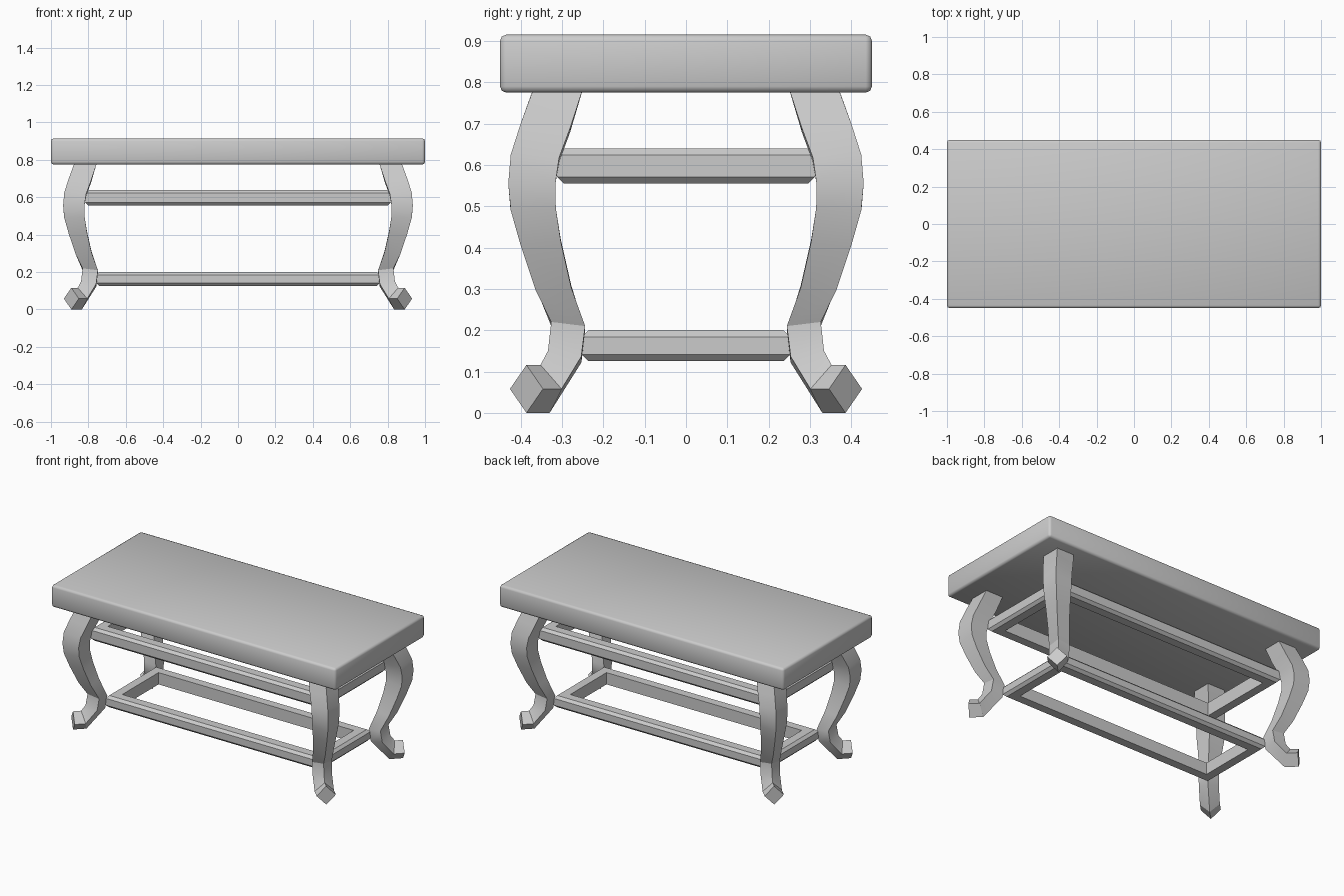
import bpy
import bmesh
from math import radians

cube = bpy.data.objects.get("Cube")
if cube:
    bpy.data.objects.remove(cube, do_unlink=True)

grey = bpy.data.materials.new("plain_grey")
grey.use_nodes = True
grey.diffuse_color = (0.6, 0.6, 0.6, 1)
grey.node_tree.nodes["Principled BSDF"].inputs["Base Color"].default_value = (0.6, 0.6, 0.6, 1)


def finish(name, bm, angle):
    """Turn a bmesh into a shaded object."""
    bmesh.ops.recalc_face_normals(bm, faces=bm.faces)
    mesh = bpy.data.meshes.new(name)
    bm.to_mesh(mesh)
    bm.free()
    mesh.materials.append(grey)
    obj = bpy.data.objects.new(name, mesh)
    bpy.context.collection.objects.link(obj)
    bpy.ops.object.select_all(action="DESELECT")
    obj.select_set(True)
    bpy.context.view_layer.objects.active = obj
    bpy.ops.object.shade_smooth_by_angle(angle=radians(angle))
    return obj


def bridge(bm, rings, closed=False):
    """Skin a list of vertex rings with quads."""
    pairs = list(zip(rings, rings[1:]))
    if closed:
        pairs.append((rings[-1], rings[0]))
    for a, b in pairs:
        for i in range(len(a)):
            j = (i + 1) % len(a)
            bm.faces.new((a[i], a[j], b[j], b[i]))
    if not closed:
        bm.faces.new(rings[0])
        bm.faces.new(rings[-1])


# Seat: a softly edged slab
bm = bmesh.new()
bmesh.ops.create_cube(bm, size=1)
for v in bm.verts:
    v.co = (v.co.x * 2, v.co.y * 0.9, 0.845 + v.co.z * 0.14)
bmesh.ops.bevel(bm, geom=bm.edges[:], offset=0.015, segments=2, profile=0.5, affect="EDGES")
finish("seat", bm, 60)

# Curved leg: outer offset, outer z, inner offset, inner z, half width,
# swept along the diagonal of the seat corner
LEG = [
    (0.367, 0.79, 0.248, 0.79, 0.06),
    (0.40, 0.70, 0.28, 0.68, 0.06),
    (0.424, 0.625, 0.306, 0.61, 0.058),
    (0.43, 0.555, 0.316, 0.555, 0.057),
    (0.424, 0.49, 0.316, 0.50, 0.055),
    (0.40, 0.405, 0.303, 0.42, 0.049),
    (0.363, 0.295, 0.278, 0.31, 0.043),
    (0.326, 0.22, 0.244, 0.20, 0.041),
    (0.334, 0.15, 0.253, 0.122, 0.04),
    (0.352, 0.116, 0.33, 0.0, 0.04),
    (0.386, 0.116, 0.386, 0.0, 0.04),
]
DIAGONAL = 0.505


def leg(name, sx, sy):
    bm = bmesh.new()
    rings = []
    for uo, zo, ui, zi, w in LEG:
        um, zm = (uo + ui) / 2, (zo + zi) / 2
        corners = [(uo, uo, zo), (um + w, um - w, zm), (ui, ui, zi), (um - w, um + w, zm)]
        rings.append([bm.verts.new((sx * (a + DIAGONAL), sy * b, z)) for a, b, z in corners])
    bridge(bm, rings)
    return finish(name, bm, 30)


for sx, side in ((1, "left"), (-1, "right")):
    for sy, end in ((-1, "front"), (1, "back")):
        leg(f"{end}_{side}_leg", sx, sy)


def rail_frame(name, reach, z0, z1, width=0.07, c=0.016):
    """Rectangular stretcher with chamfered outer edges and mitred corners."""
    section = [(0, z0 + c), (0, z1 - c), (c, z1), (width, z1), (width, z0), (c, z0)]
    bm = bmesh.new()
    rings = []
    for sx, sy in ((1, 1), (-1, 1), (-1, -1), (1, -1)):
        rings.append([bm.verts.new((sx * (reach + DIAGONAL - d), sy * (reach - d), z))
                      for d, z in section])
    bridge(bm, rings, closed=True)
    return finish(name, bm, 30)


# Two stretcher frames joining the legs
rail_frame("upper_rails", 0.312, 0.555, 0.64)
rail_frame("lower_rails", 0.252, 0.125, 0.2)
